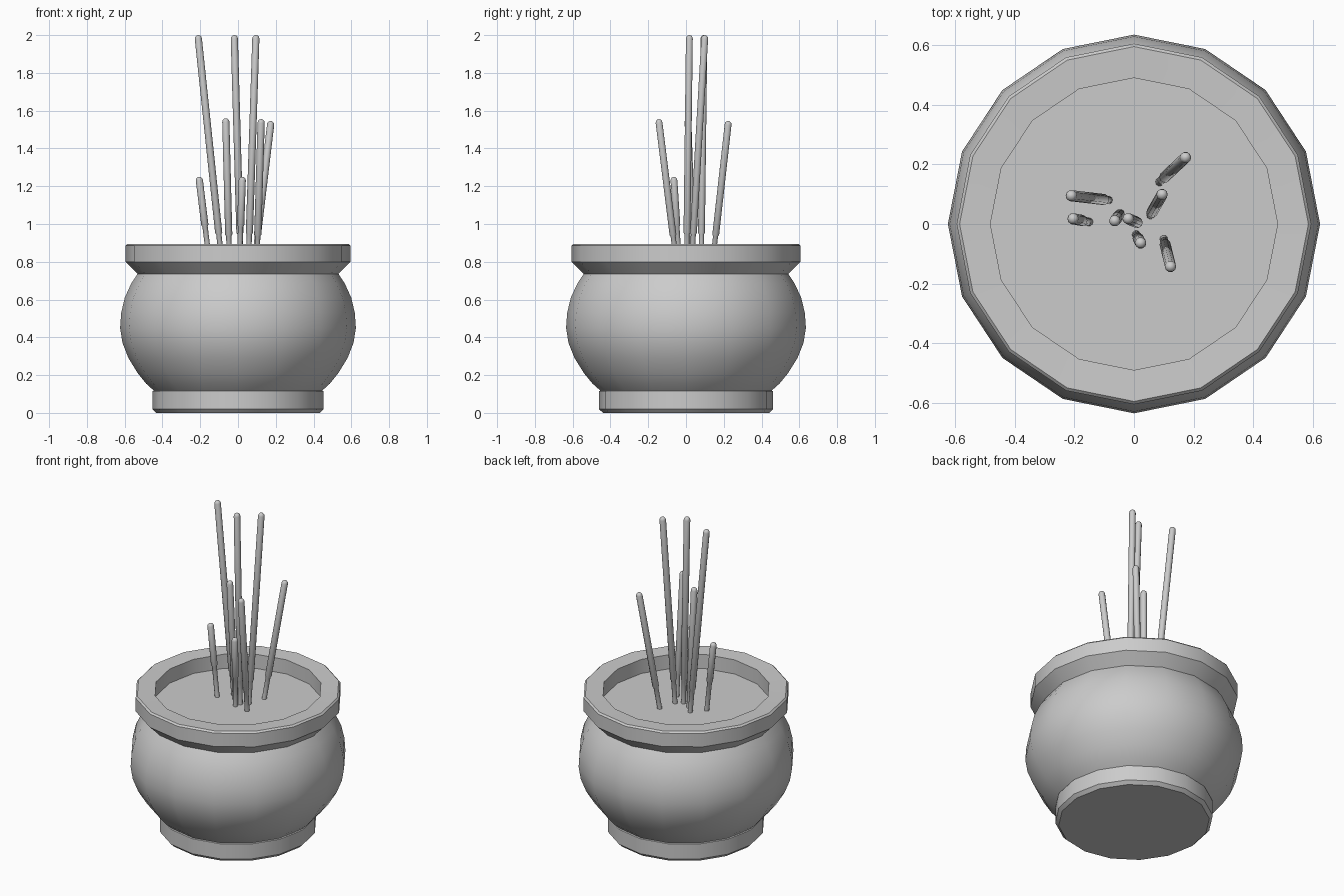
import bpy, bmesh, math
from mathutils import Vector

if "Cube" in bpy.data.objects:
    bpy.data.objects.remove(bpy.data.objects["Cube"])

SIDES = 16
X_SCALE = 0.983  # pot is very slightly narrower in x


def finish(name, bm, angle):
    bmesh.ops.recalc_face_normals(bm, faces=bm.faces)
    me = bpy.data.meshes.new(name)
    bm.to_mesh(me)
    bm.free()
    ob = bpy.data.objects.new(name, me)
    bpy.context.collection.objects.link(ob)
    bpy.ops.object.select_all(action='DESELECT')
    ob.select_set(True)
    bpy.context.view_layer.objects.active = ob
    bpy.ops.object.shade_smooth_by_angle(angle=math.radians(angle))
    return ob


def lathe(bm, profile, sides, sx=1.0, caps=True, place=lambda v: v):
    """Revolve (radius, z) points around z; cap both ends if asked."""
    rings = []
    for r, z in profile:
        ring = []
        for i in range(sides):
            a = 2 * math.pi * i / sides
            ring.append(bm.verts.new(place(Vector((r * math.cos(a) * sx, r * math.sin(a), z)))))
        rings.append(ring)
    for a, b in zip(rings, rings[1:]):
        for i in range(sides):
            j = (i + 1) % sides
            bm.faces.new((a[i], a[j], b[j], b[i]))
    if caps:
        bm.faces.new(rings[0][::-1])
        bm.faces.new(rings[-1])


def pot_part(name, profile, caps=True, angle=30):
    bm = bmesh.new()
    lathe(bm, profile, SIDES, X_SCALE, caps)
    return finish(name, bm, angle)


# foot ring
pot_part("foot", [(0.44, 0), (0.46, 0.02), (0.46, 0.115), (0.45, 0.12)])

# rounded bowl
pot_part("bowl", [(0.45, 0.115), (0.495, 0.155), (0.54, 0.21), (0.59, 0.29),
                  (0.622, 0.37), (0.635, 0.45), (0.629, 0.53), (0.61, 0.61),
                  (0.575, 0.685), (0.542, 0.735)], caps=False)

# flared rim with inner wall
pot_part("rim", [(0.535, 0.73), (0.605, 0.80), (0.605, 0.885), (0.595, 0.895),
                 (0.49, 0.89), (0.49, 0.79)], caps=False)

# ash surface
pot_part("ash", [(0.49, 0.79), (0.49, 0.80)])

# incense sticks: base x, y (at ash level), tip x, y, z, height of coating start
STICKS = [
    (0.085, 0.140, 0.175, 0.225, 1.545, 0.94),
    (0.055, 0.030, 0.095, 0.100, 2.0, 0.95),
    (-0.085, 0.080, -0.212, 0.095, 2.0, 0.95),
    (-0.150, 0.007, -0.207, 0.018, 1.25, 0.99),
    (-0.045, 0.035, -0.065, 0.010, 1.56, 0.94),
    (0.015, 0.003, -0.020, 0.018, 2.0, 0.95),
    (0.007, -0.035, 0.023, -0.065, 1.25, 0.99),
    (0.100, -0.050, 0.123, -0.145, 1.555, 0.94),
]
for n, (bx, by, tx, ty, tz, jz) in enumerate(STICKS, 1):
    base, tip = Vector((bx, by, 0.79)), Vector((tx, ty, tz))
    axis = tip - base
    length = axis.length
    rot = Vector((0, 0, 1)).rotation_difference(axis)
    joint = length * (jz - 0.79) / (tz - 0.79)
    R = 0.019
    profile = [(0.014, 0), (0.014, joint - 0.004), (R, joint + 0.004), (R, length - R)]
    profile += [(R * math.cos(a), length - R + R * math.sin(a))
                for a in (math.radians(d) for d in (30, 55, 80))]
    bm = bmesh.new()
    lathe(bm, profile, 10, place=lambda v: base + rot @ v)
    finish(f"incense_stick_{n}", bm, 40)
